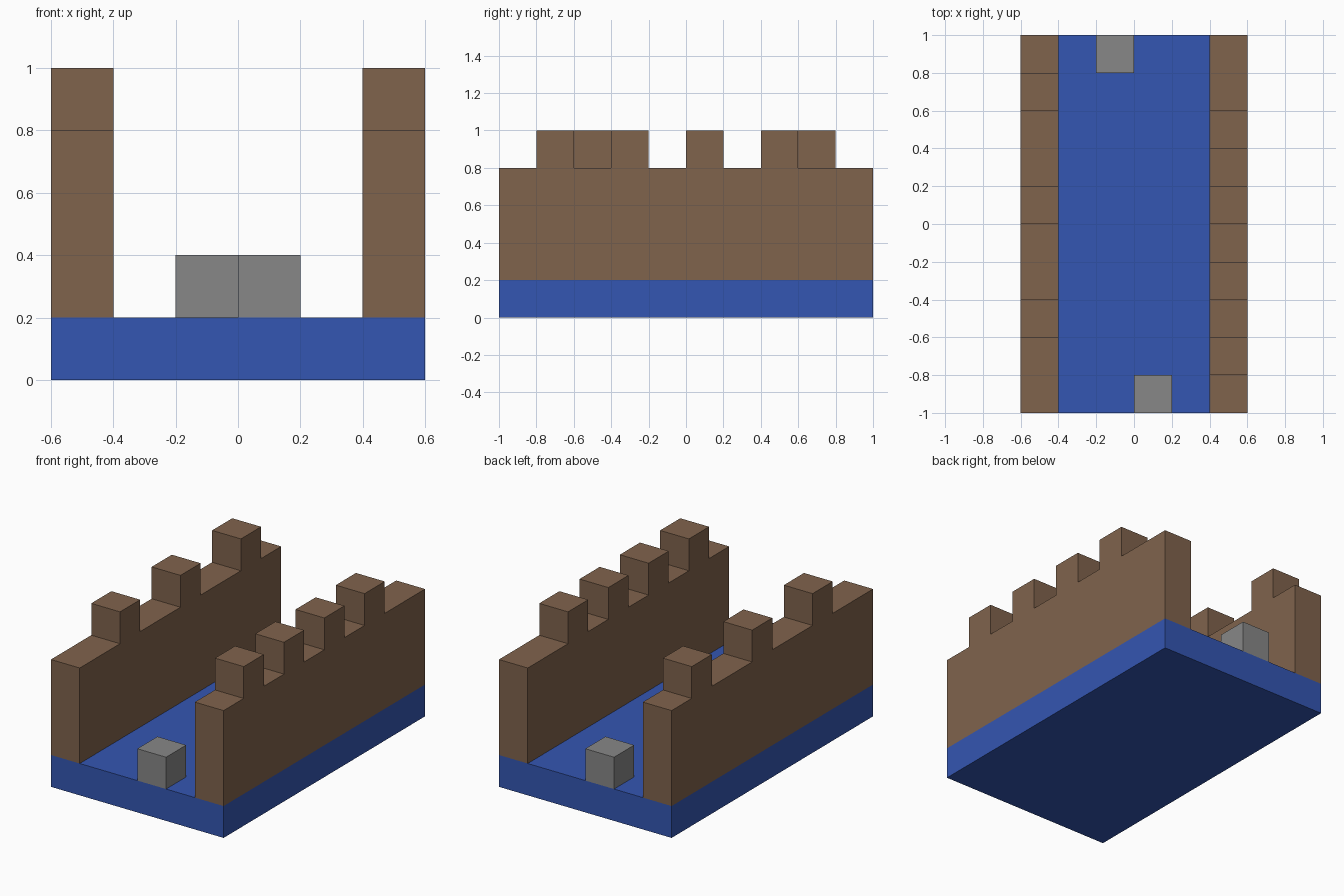
import bpy

default = bpy.data.objects.get("Cube")
if default:
    bpy.data.objects.remove(default, do_unlink=True)

UNIT = 0.2  # one block


def material(name, rgb):
    mat = bpy.data.materials.new(name)
    mat.use_nodes = True
    colour = (*rgb, 1)
    mat.diffuse_color = colour
    mat.node_tree.nodes["Principled BSDF"].inputs["Base Color"].default_value = colour
    return mat


def box(name, low, size, mat):
    """Flat-sided box from its lowest corner and its size."""
    centre = [a + s / 2 for a, s in zip(low, size)]
    bpy.ops.mesh.primitive_cube_add(size=1, location=centre)
    obj = bpy.context.object
    obj.name = name
    obj.scale = size
    bpy.ops.object.transform_apply(location=False, rotation=False, scale=True)
    obj.data.materials.append(mat)


blue = material("blue", (0.034, 0.093, 0.445))
brown = material("brown", (0.216, 0.125, 0.073))
grey = material("grey", (0.242, 0.242, 0.242))

# Base slab
box("base", (-0.6, -1, 0), (1.2, 2, UNIT), blue)

# Side walls, each topped with its own row of battlements
walls = {
    "left": (0.4, (-0.8, -0.4, 0, 0.4)),
    "right": (-0.6, (-0.6, 0, 0.6)),
}
for side, (x, starts) in walls.items():
    box(f"{side}_wall", (x, -1, UNIT), (UNIT, 2, 0.6), brown)
    for i, y in enumerate(starts, 1):
        box(f"{side}_battlement_{i}", (x, y, 0.8), (UNIT,) * 3, brown)

# Loose blocks at the two open ends
box("front_block", (0, -1, UNIT), (UNIT,) * 3, grey)
box("back_block", (-UNIT, 0.8, UNIT), (UNIT,) * 3, grey)
